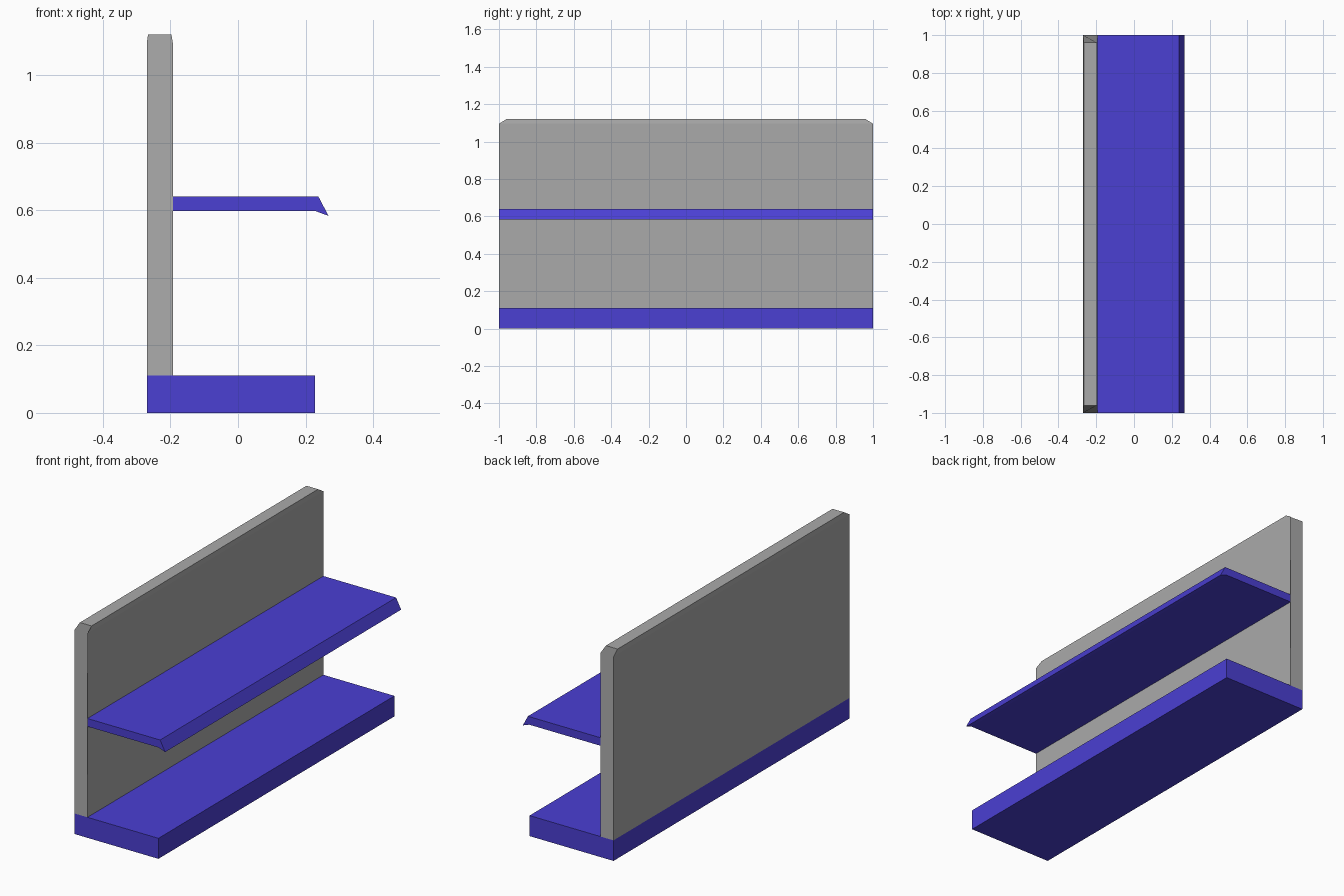
import bpy
import bmesh

cube = bpy.data.objects.get("Cube")
if cube:
    bpy.data.objects.remove(cube, do_unlink=True)

HALF = 1.0  # half length along y


def material(name, colour):
    mat = bpy.data.materials.new(name)
    mat.use_nodes = True
    mat.diffuse_color = colour
    mat.node_tree.nodes["Principled BSDF"].inputs["Base Color"].default_value = colour
    return mat


def extrude_profile(name, profile, mat):
    """Extrude an x/z profile along the whole length."""
    bm = bmesh.new()
    face = bm.faces.new([bm.verts.new((x, -HALF, z)) for x, z in profile])
    result = bmesh.ops.extrude_face_region(bm, geom=[face])
    moved = [v for v in result["geom"] if isinstance(v, bmesh.types.BMVert)]
    bmesh.ops.translate(bm, verts=moved, vec=(0, 2 * HALF, 0))
    bmesh.ops.recalc_face_normals(bm, faces=bm.faces)
    mesh = bpy.data.meshes.new(name)
    bm.to_mesh(mesh)
    bm.free()
    mesh.materials.append(mat)
    obj = bpy.data.objects.new(name, mesh)
    bpy.context.collection.objects.link(obj)
    return obj


blue = material("shelf blue", (0.07, 0.05, 0.65, 1))
grey = material("panel grey", (0.4, 0.4, 0.4, 1))

# Base plinth
extrude_profile("base", [(-0.27, 0), (0.228, 0), (0.228, 0.11), (-0.27, 0.11)], blue)

# Shelf with a drooping front lip
extrude_profile("shelf", [(-0.193, 0.597), (0.23, 0.597), (0.268, 0.583),
                          (0.238, 0.64), (-0.193, 0.64)], blue)

# Back panel, its top edge slightly narrowed and its ends chamfered
panel = extrude_profile("back_panel", [(-0.27, 0.11), (-0.193, 0.11), (-0.193, 1.095),
                                       (-0.197, 1.12), (-0.266, 1.12), (-0.27, 1.095)], grey)
for v in panel.data.vertices:
    if v.co.z > 1.11:
        v.co.y *= 0.96
